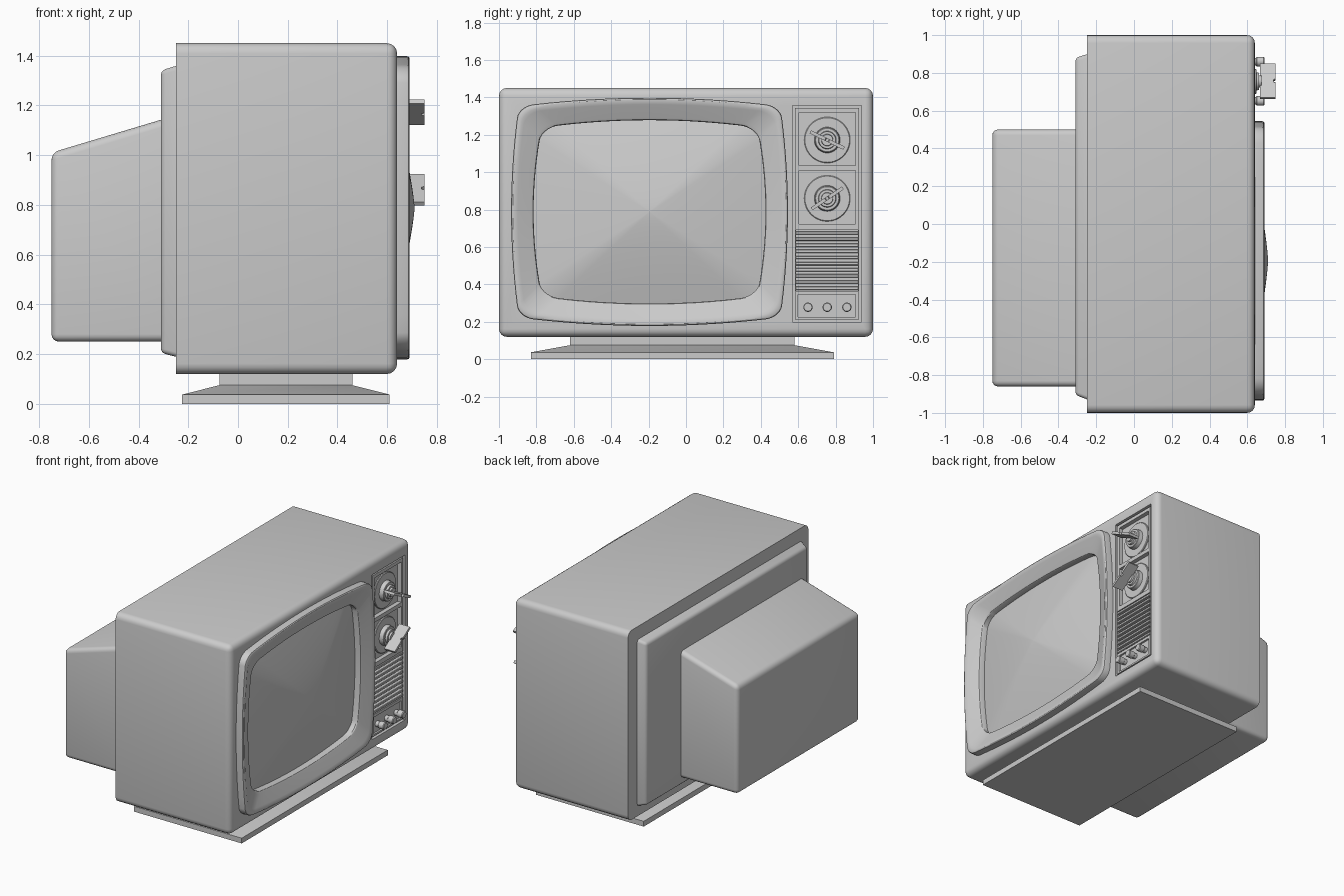
import bpy, bmesh, math

if "Cube" in bpy.data.objects:
    bpy.data.objects.remove(bpy.data.objects["Cube"])


def loft(name, loops, ring=False, bevel=0, open_x=None, seg=4):
    """Skin equal-length point loops; cap the ends, or join last to first."""
    bm = bmesh.new()
    rows = [[bm.verts.new(p) for p in lp] for lp in loops]
    n = len(rows[0])
    pairs = list(zip(rows, rows[1:])) + ([(rows[-1], rows[0])] if ring else [])
    for a, b in pairs:
        for i in range(n):
            j = (i + 1) % n
            bm.faces.new((a[i], a[j], b[j], b[i]))
    if not ring:
        bm.faces.new(rows[0])
        bm.faces.new(rows[-1])
    bmesh.ops.recalc_face_normals(bm, faces=bm.faces)
    if bevel:
        edges = [e for e in bm.edges
                 if open_x is None or any(abs(v.co.x - open_x) > 1e-4 for v in e.verts)]
        bmesh.ops.bevel(bm, geom=edges, offset=bevel, segments=seg, profile=0.5, affect='EDGES')
    me = bpy.data.meshes.new(name)
    bm.to_mesh(me)
    bm.free()
    ob = bpy.data.objects.new(name, me)
    bpy.context.collection.objects.link(ob)
    return ob


def rect(x, y0, y1, z0, z1):
    return [(x, y0, z0), (x, y1, z0), (x, y1, z1), (x, y0, z1)]


def flat(z, hx, hy, cx=0.1925, cy=-0.02):
    return [(cx - hx, cy - hy, z), (cx + hx, cy - hy, z), (cx + hx, cy + hy, z), (cx - hx, cy + hy, z)]


def box(name, x0, x1, y0, y1, z0, z1, **kw):
    return loft(name, [rect(x0, y0, y1, z0, z1), rect(x1, y0, y1, z0, z1)], **kw)


def lathe(name, y, z, profile, n=32):
    """Turned part about an x axis; profile is (x, radius)."""
    ang = [2 * math.pi * i / n for i in range(n)]
    return loft(name, [[(x, y + r * math.cos(a), z + r * math.sin(a)) for a in ang] for x, r in profile])


def cut(target, cutter):
    cutter.hide_render = True
    m = target.modifiers.new("cut", 'BOOLEAN')
    m.operation, m.solver, m.object = 'DIFFERENCE', 'EXACT', cutter
    bpy.context.view_layer.objects.active = target
    bpy.ops.object.modifier_apply(modifier=m.name)
    bpy.data.objects.remove(cutter)


def tube_outline(cw, ch, bw, bh, rr, side=14, arc=7):
    """Rounded rectangle with bulging sides, as (y, z) about the tube centre."""
    uv = []
    for k in range(4):
        c, s = math.cos(k * math.pi / 2), math.sin(k * math.pi / 2)
        q = [(1, -(1 - rr) + 2 * (1 - rr) * i / side) for i in range(side)]
        q += [(1 - rr + rr * math.cos(a), 1 - rr + rr * math.sin(a))
              for a in (math.pi / 2 * i / arc for i in range(arc))]
        uv += [(u * c - v * s, u * s + v * c) for u, v in q]
    return [(u * (cw + bw * (1 - v * v)), v * (ch + bh * (1 - u * u))) for u, v in uv]


CY, CZ = -0.195, 0.788
outer = tube_outline(0.70, 0.565, 0.04, 0.045, 0.11)
inner = tube_outline(0.575, 0.45, 0.045, 0.04, 0.15)


def tube_loop(x, t, s=1.0):
    """Outline blended from outer (t=0) to inner (t=1)."""
    return [(x, CY + s * (a[0] + (b[0] - a[0]) * t), CZ + s * (a[1] + (b[1] - a[1]) * t))
            for a, b in zip(outer, inner)]


# Cabinet, rounded except at the back, with tube and panel openings
cabinet = box("cabinet", -0.25, 0.64, -1, 1, 0.12, 1.45, bevel=0.042, open_x=-0.25)
cut(cabinet, loft("tube_cutter", [tube_loop(0.55, 0.5), tube_loop(0.8, 0.5)]))
cut(cabinet, box("panel_cutter", 0.60, 0.8, 0.57, 0.937, 0.20, 1.357))

# Back cover and picture tube housing
loft("back_cover", [rect(-0.31, -0.905, 0.88, 0.205, 1.34), rect(-0.245, -0.93, 0.90, 0.188, 1.36)],
     bevel=0.018, open_x=-0.245, seg=3)
loft("tube_housing", [rect(-0.75, -0.86, 0.50, 0.25, 1.01), rect(-0.30, -0.86, 0.50, 0.25, 1.145)],
     bevel=0.03, open_x=-0.30)

# Pedestal
loft("pedestal", [flat(0, 0.4175, 0.81), flat(0.037, 0.4175, 0.81), flat(0.075, 0.2675, 0.60),
                  flat(0.125, 0.2675, 0.60)])

# Screen surround and domed screen
loft("screen_surround", [tube_loop(x, t) for x, t in (
    (0.58, 0.45), (0.62, 0.0), (0.678, 0.0), (0.686, 0.02), (0.69, 0.07), (0.69, 0.2), (0.684, 0.3),
    (0.658, 0.88), (0.652, 0.97), (0.645, 1.0), (0.58, 1.0))][1:] + [tube_loop(0.58, 0.45)], ring=True)
loft("screen", [tube_loop(0.575, 1, 1.005)] + [
    tube_loop(0.71 - 0.1 * r ** 1.3, 1, r * 1.005)
    for r in (1, 0.88, 0.76, 0.64, 0.52, 0.4, 0.28, 0.16, 0.08, 0.01)])

# Control panel with recessed dial wells, grille and lower well
panel = box("control_panel", 0.59, 0.635, 0.583, 0.924, 0.213, 1.344)
for z0, z1 in ((1.036, 1.32), (0.722, 1.008)):
    cut(panel, box("well_cutter", 0.605, 0.7, 0.605, 0.905, z0, z1))
cut(panel, box("grille_cutter", 0.605, 0.7, 0.587, 0.92, 0.365, 0.69))
for i in range(10):
    z = 0.380 + i * 0.0328
    box("grille_slat", 0.60, 0.637, 0.585, 0.922, z - 0.009, z + 0.009, bevel=0.003, seg=1)
cut(panel, box("lower_cutter", 0.622, 0.7, 0.6, 0.907, 0.225, 0.345))

# Two dials with grip blades
KY = 0.755
for z, deg in ((1.172, -26), (0.86, 34)):
    lathe("dial_plate", KY, z, [(0.60, 0.123), (0.612, 0.123), (0.616, 0.119)], 48)
    lathe("dial_knob", KY, z, [(0.61, 0.07), (0.645, 0.066), (0.648, 0.062), (0.648, 0.048),
                               (0.662, 0.045), (0.662, 0.032), (0.675, 0.03)])
    side = [(0.668, -0.1), (0.75, -0.1), (0.75, -0.012), (0.738, -0.007), (0.738, 0.007),
            (0.75, 0.012), (0.75, 0.1), (0.668, 0.1)]
    c, s = math.cos(math.radians(deg)), math.sin(math.radians(deg))
    loft("dial_grip", [[(x, KY + p * c - t * s, z + p * s + t * c) for x, p in side]
                       for t in (-0.009, 0.009)])

# Small tuning knobs
for y in (0.652, 0.755, 0.86):
    lathe("tuning_knob", y, 0.278, [(0.61, 0.02), (0.645, 0.02), (0.65, 0.025), (0.685, 0.025),
                                    (0.69, 0.021)], 24)

# Smooth the curved faces, keep real edges sharp
for ob in bpy.context.collection.objects:
    ob.select_set(True)
    bpy.context.view_layer.objects.active = ob
bpy.ops.object.shade_smooth_by_angle(angle=math.radians(32))
